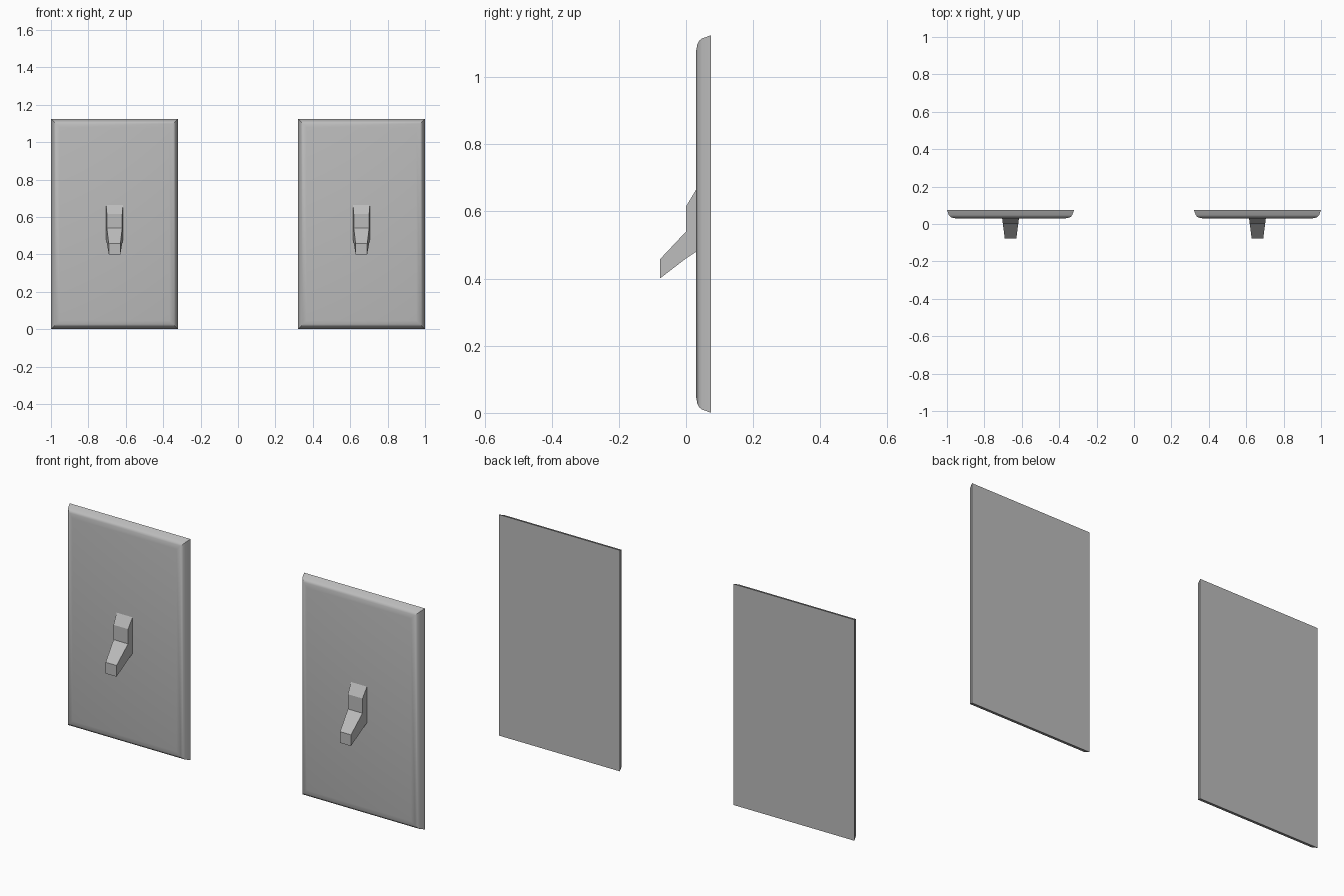
import bpy
import bmesh
import math

cube = bpy.data.objects.get("Cube")
if cube:
    bpy.data.objects.remove(cube, do_unlink=True)

grey = bpy.data.materials.new("light_grey")
grey.use_nodes = True
colour = (0.5, 0.5, 0.5, 1)
grey.diffuse_color = colour
grey.node_tree.nodes["Principled BSDF"].inputs["Base Color"].default_value = colour

WIDTH, HEIGHT, CENTRE = 0.68, 1.125, 0.66


def loft(name, rings, x):
    """Join matching rings of points with quads, cap both ends."""
    bm = bmesh.new()
    loops = [[bm.verts.new(p) for p in ring] for ring in rings]
    for a, b in zip(loops, loops[1:]):
        for i in range(len(a)):
            j = (i + 1) % len(a)
            bm.faces.new((a[i], a[j], b[j], b[i]))
    bm.faces.new(loops[0])
    bm.faces.new(loops[-1])
    bmesh.ops.recalc_face_normals(bm, faces=bm.faces)
    mesh = bpy.data.meshes.new(name)
    bm.to_mesh(mesh)
    bm.free()
    mesh.materials.append(grey)
    obj = bpy.data.objects.new(name, mesh)
    obj.location.x = x
    bpy.context.collection.objects.link(obj)
    return obj


def plate_ring(inset, y):
    w = WIDTH / 2 - inset
    return [(-w, y, inset), (w, y, inset),
            (w, y, HEIGHT - inset), (-w, y, HEIGHT - inset)]


# Rounded rim as (inset, depth), from the flat back to the front face
rim = [(0, 0.075), (0.01, 0.048), (0.016, 0.04), (0.026, 0.034), (0.047, 0.03)]

# Toggle outline as (depth, height); its sides taper towards the tip
outline = [(0.03, 0.665), (0, 0.615), (0, 0.54), (-0.078, 0.457),
           (-0.078, 0.4), (0, 0.46), (0.03, 0.48)]


def toggle_ring(side):
    return [(side * (0.041 + 0.13 * y), y, z) for y, z in outline]


for label, x in (("right", -CENTRE), ("left", CENTRE)):
    plate = loft(label + "_wall_plate", [plate_ring(*p) for p in rim], x)
    loft(label + "_toggle", [toggle_ring(-1), toggle_ring(1)], x)

    # Smooth the rim, keep the mitred corners sharp
    bpy.ops.object.select_all(action="DESELECT")
    plate.select_set(True)
    bpy.context.view_layer.objects.active = plate
    bpy.ops.object.shade_smooth_by_angle(angle=math.radians(35))
